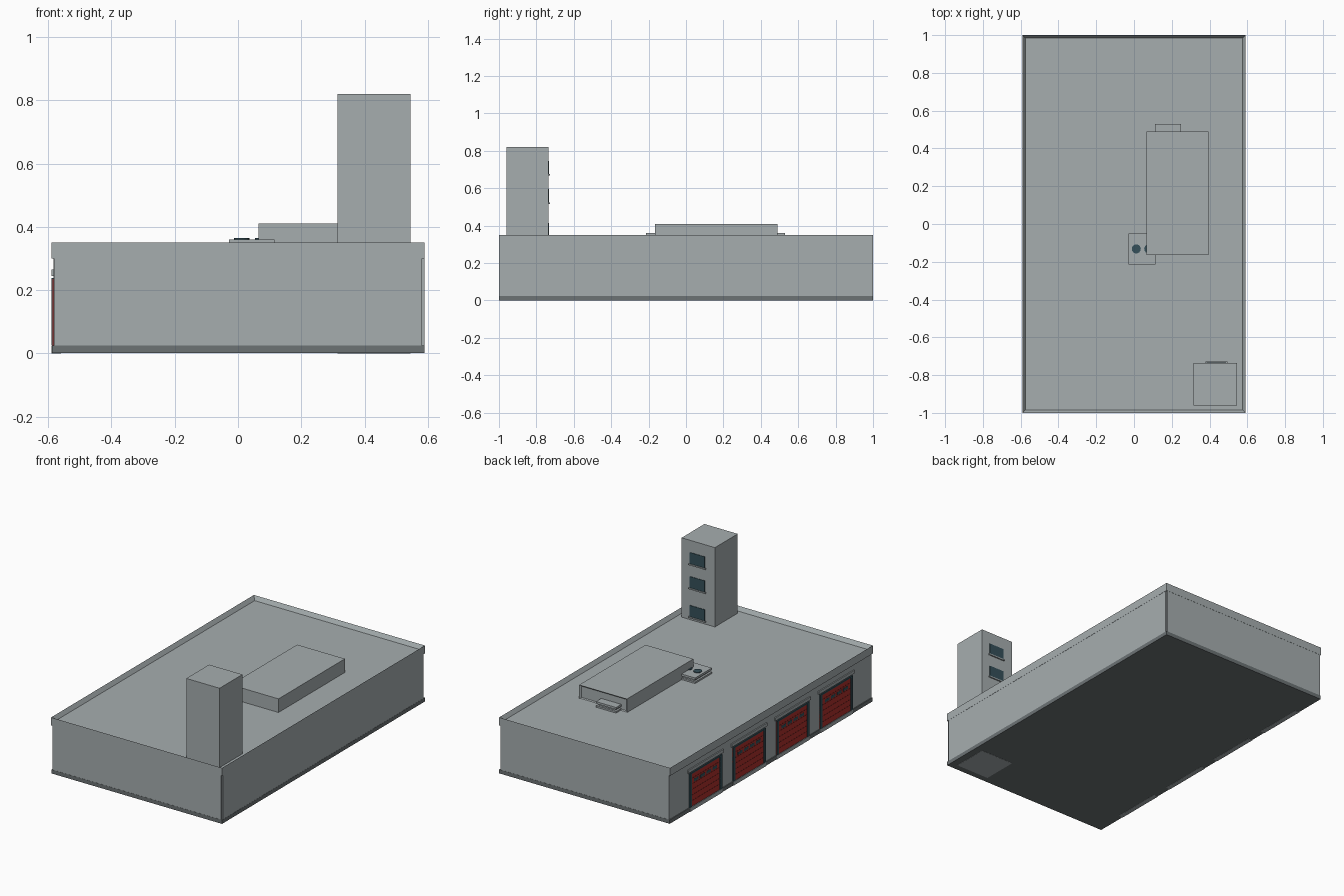
import bpy, bmesh
from mathutils import Vector

cube = bpy.data.objects.get("Cube")
if cube:
    bpy.data.objects.remove(cube, do_unlink=True)


def material(name, rgb):
    m = bpy.data.materials.new(name)
    m.use_nodes = True
    m.diffuse_color = (*rgb, 1)
    m.node_tree.nodes["Principled BSDF"].inputs["Base Color"].default_value = (*rgb, 1)
    return m


CONCRETE = material("concrete grey", (0.38, 0.42, 0.43))
PLINTH = material("dark grey", (0.15, 0.17, 0.175))
RED = material("door red", (0.42, 0.03, 0.025))
DARK_RED = material("groove red", (0.14, 0.015, 0.012))
GLASS = material("dark teal", (0.035, 0.08, 0.10))


def finish(bm, name, mat):
    bmesh.ops.recalc_face_normals(bm, faces=bm.faces)
    mesh = bpy.data.meshes.new(name)
    bm.to_mesh(mesh)
    bm.free()
    mesh.materials.append(mat)
    ob = bpy.data.objects.new(name, mesh)
    bpy.context.collection.objects.link(ob)
    return ob


def box(name, x, y, z, mat, sunk=None):
    """Box from axis ranges; sunk = (direction, rim, depth) recesses one face."""
    bm = bmesh.new()
    bmesh.ops.create_cube(bm, size=1)
    for v in bm.verts:
        v.co = [lo + (c + 0.5) * (hi - lo) for c, (lo, hi) in zip(v.co, (x, y, z))]
    if sunk:
        direction, rim, depth = Vector(sunk[0]), sunk[1], sunk[2]
        bm.normal_update()
        face = max(bm.faces, key=lambda f: f.normal.dot(direction))
        bmesh.ops.inset_region(bm, faces=[face], thickness=rim, use_even_offset=True)
        for v in face.verts:
            v.co -= direction * depth
    return finish(bm, name, mat)


def disc(name, x, y, z, radius, height, mat):
    bm = bmesh.new()
    bmesh.ops.create_cone(bm, cap_ends=True, segments=16, radius1=radius,
                          radius2=radius, depth=height)
    bmesh.ops.translate(bm, verts=bm.verts, vec=(x, y, z))
    return finish(bm, name, mat)


# Main hall: plinth, walls with notched corners, roof with parapet
box("plinth", (-0.588, 0.59), (-1, 1), (0.001, 0.025), PLINTH)
box("end_walls", (-0.582, 0.582), (-0.999, 0.999), (0.02, 0.305), CONCRETE)
box("side_walls", (-0.583, 0.589), (-0.99, 0.99), (0.02, 0.305), CONCRETE)
box("roof_and_parapet", (-0.59, 0.59), (-1, 1), (0.3, 0.35), CONCRETE,
    sunk=((0, 0, 1), 0.016, 0.025))

# Tower with three windows facing the back
box("tower", (0.315, 0.545), (-0.96, -0.735), (0, 0.82), CONCRETE)
for i, z in enumerate((0.345, 0.525, 0.675)):
    box(f"tower_window_{i}", (0.385, 0.487), (-0.74, -0.732), (z, z + 0.07), GLASS)
    box(f"window_sill_{i}", (0.378, 0.494), (-0.74, -0.727), (z - 0.008, z), CONCRETE)

# Large roof unit, recessed at its back end
box("roof_unit", (0.065, 0.395), (-0.165, 0.49), (0.32, 0.41), CONCRETE,
    sunk=((0, 1, 0), 0.01, 0.012))


# Low vents: base flange, narrower neck and cap
def vent(name, x, y):
    for part, inset, z in (("base", 0, (0.32, 0.335)), ("neck", 0.012, (0.33, 0.35)),
                           ("cap", 0, (0.347, 0.36))):
        box(f"{name}_{part}", (x[0] + inset, x[1] - inset),
            (y[0] + inset, y[1] - inset), z, CONCRETE)


vent("side_vent", (-0.028, 0.115), (-0.215, -0.05))
vent("back_vent", (0.112, 0.25), (0.36, 0.53))
for i, x in enumerate((0.012, 0.078)):
    disc(f"vent_fan_{i}", x, -0.132, 0.361, 0.024, 0.006, GLASS)

# Four vehicle doors along the right side
HALF = 0.16
for i in range(4):
    y = -0.645 + i * 0.43
    box(f"door_panel_{i}", (-0.586, -0.57), (y - HALF, y + HALF), (0.02, 0.235), RED)
    for s in (-1, 1):
        a, b = sorted((y + s * HALF, y + s * (HALF - 0.02)))
        box(f"door_jamb_{i}_{s}", (-0.59, -0.57), (a, b), (0.025, 0.238), GLASS)
    box(f"door_head_{i}", (-0.59, -0.57), (y - HALF, y + HALF), (0.23, 0.238), GLASS)
    box(f"door_lintel_{i}", (-0.59, -0.57), (y - 0.175, y + 0.175), (0.245, 0.265), CONCRETE)
    box(f"door_threshold_{i}", (-0.59, -0.56), (y - HALF, y + HALF), (0, 0.024), CONCRETE)
    for k in range(1, 6):
        z = 0.025 + k * 0.035
        box(f"door_groove_{i}_{k}", (-0.5868, -0.58), (y - 0.14, y + 0.14),
            (z - 0.0015, z + 0.0015), DARK_RED)
    for k in range(4):
        c = y + (k - 1.5) * 0.06
        box(f"door_window_{i}_{k}", (-0.587, -0.58), (c - 0.022, c + 0.022),
            (0.172, 0.19), GLASS)
